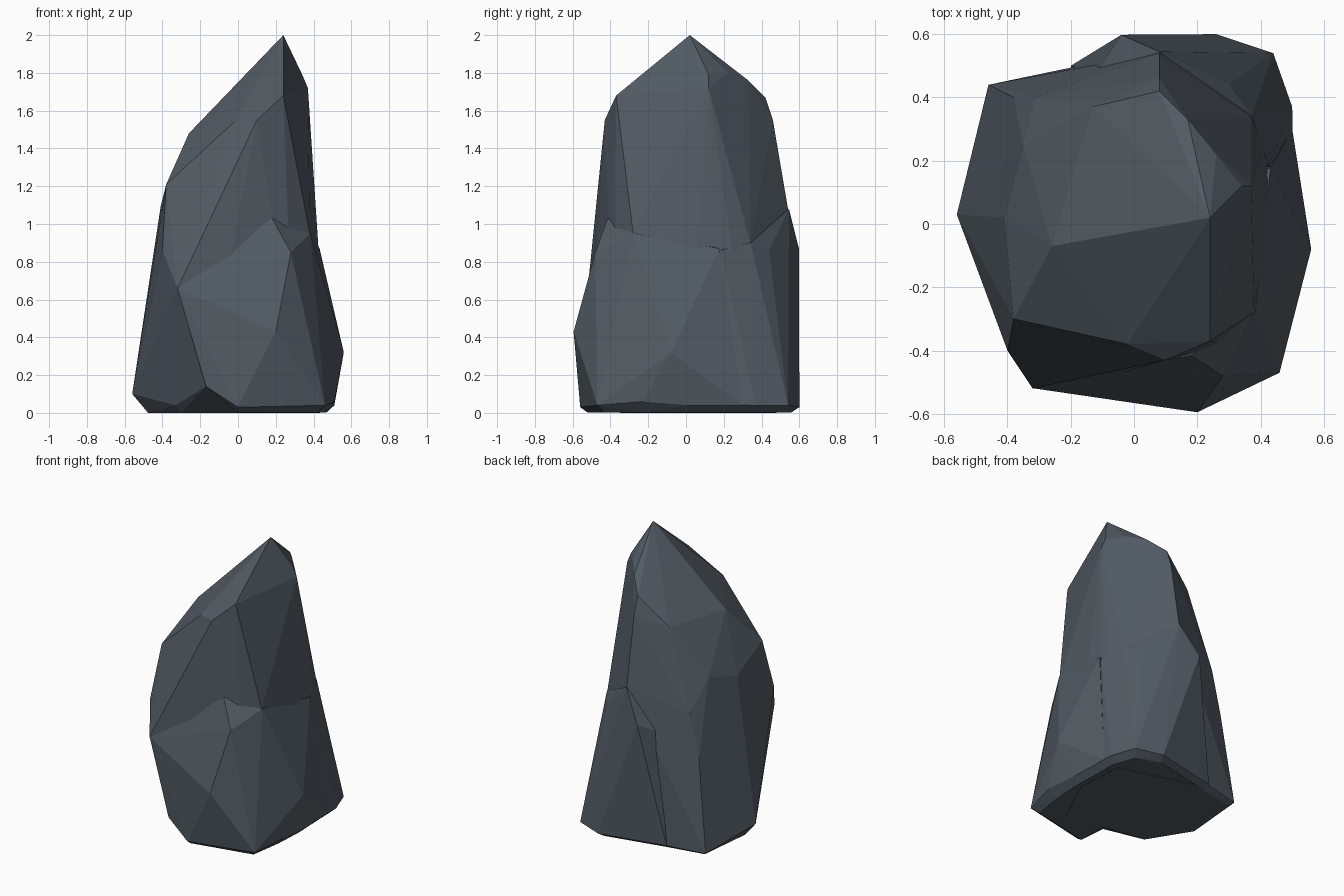
import bpy, bmesh

# Slate material
slate = bpy.data.materials.new("slate")
slate.diffuse_color = (0.085, 0.105, 0.125, 1.0)


def chunk(name, points, floor):
    """Faceted boulder piece: convex hull of its corners with a chamfered foot."""
    bm = bmesh.new()
    for x, y, z in points:
        bm.verts.new((x, y, z))
        if z <= 0.1:
            inset = 0.96 - 1.1 * z
            bm.verts.new((x * inset, y * inset, floor))
    res = bmesh.ops.convex_hull(bm, input=bm.verts[:])
    junk = {g for k in ("geom_interior", "geom_unused") for g in res[k]
            if isinstance(g, bmesh.types.BMVert)}
    bmesh.ops.delete(bm, geom=list(junk), context='VERTS')
    bmesh.ops.recalc_face_normals(bm, faces=bm.faces[:])
    mesh = bpy.data.meshes.new(name)
    bm.to_mesh(mesh)
    bm.free()
    mesh.materials.append(slate)
    obj = bpy.data.objects.new(name, mesh)
    bpy.context.collection.objects.link(obj)
    return obj


# Main leaning spire
rock = chunk("rock", [
    # peak
    (0.24, 0.02, 2.0), (0.29, 0.02, 1.79), (0.26, 0.22, 1.80), (0.34, 0.12, 1.79),
    (0.37, 0.12, 1.72), (0.17, 0.33, 1.76),
    # front shoulder
    (0.24, -0.37, 1.68), (0.10, -0.43, 1.55), (-0.02, -0.38, 1.54),
    (-0.38, -0.30, 1.21), (-0.40, -0.40, 0.86), (-0.32, -0.52, 0.66),
    (0.38, -0.28, 0.95), (0.18, -0.41, 1.03),
    # left slope
    (-0.26, -0.07, 1.48), (-0.41, 0.02, 1.09), (-0.35, 0.25, 1.15), (-0.22, 0.16, 1.43),
    # back ridges
    (0.08, 0.42, 1.67), (0.08, 0.46, 1.55), (0.08, 0.54, 1.08), (-0.13, 0.37, 1.49),
    (-0.31, 0.40, 0.95), (-0.38, 0.40, 0.65), (0.37, 0.34, 0.90), (0.42, 0.18, 0.87),
    # foot
    (-0.56, 0.03, 0.10), (-0.33, -0.28, 0.04), (-0.17, -0.51, 0.14), (0.30, -0.38, 0.04),
    (0.48, 0.0, 0.05), (0.45, 0.36, 0.04), (-0.10, 0.515, 0.03), (-0.46, 0.44, 0.02),
], 0.0)

# Bulging lower front and right side
front = chunk("front_bulge", [
    (-0.32, -0.519, 0.66), (0.20, -0.595, 0.43), (0.28, -0.48, 0.85), (0.18, -0.415, 1.03),
    (0.383, -0.28, 0.95), (0.432, 0.178, 0.87), (0.56, -0.08, 0.32), (0.51, 0.01, 0.04),
    (0.51, -0.23, 0.06), (0.46, -0.47, 0.04), (0.0, -0.56, 0.03), (-0.17, -0.525, 0.14),
    (0.0, 0.1, 0.05), (0.1, 0.0, 0.9), (0.50, 0.30, 0.04),
], 0.001)

# Stepped, slightly overhanging buttress at the back
back = chunk("back_buttress", [
    (0.08, 0.545, 1.08), (0.30, 0.44, 0.86), (0.372, 0.342, 0.90), (-0.04, 0.598, 0.87),
    (0.26, 0.60, 0.03), (0.44, 0.54, 0.04), (0.50, 0.37, 0.04), (0.505, 0.05, 0.045),
    (0.427, 0.185, 0.86), (-0.20, 0.50, 0.03), (-0.12, 0.48, 0.80),
    (0.0, 0.1, 0.045), (0.0, 0.2, 0.9),
], 0.002)

# Fuse into one stone
for part in (front, back):
    mod = rock.modifiers.new("fuse", 'BOOLEAN')
    mod.operation = 'UNION'
    mod.solver = 'EXACT'
    mod.object = part
fused = bpy.data.meshes.new_from_object(
    rock.evaluated_get(bpy.context.evaluated_depsgraph_get()))
rock.modifiers.clear()
rock.data = fused
for part in (front, back):
    bpy.data.objects.remove(part)
